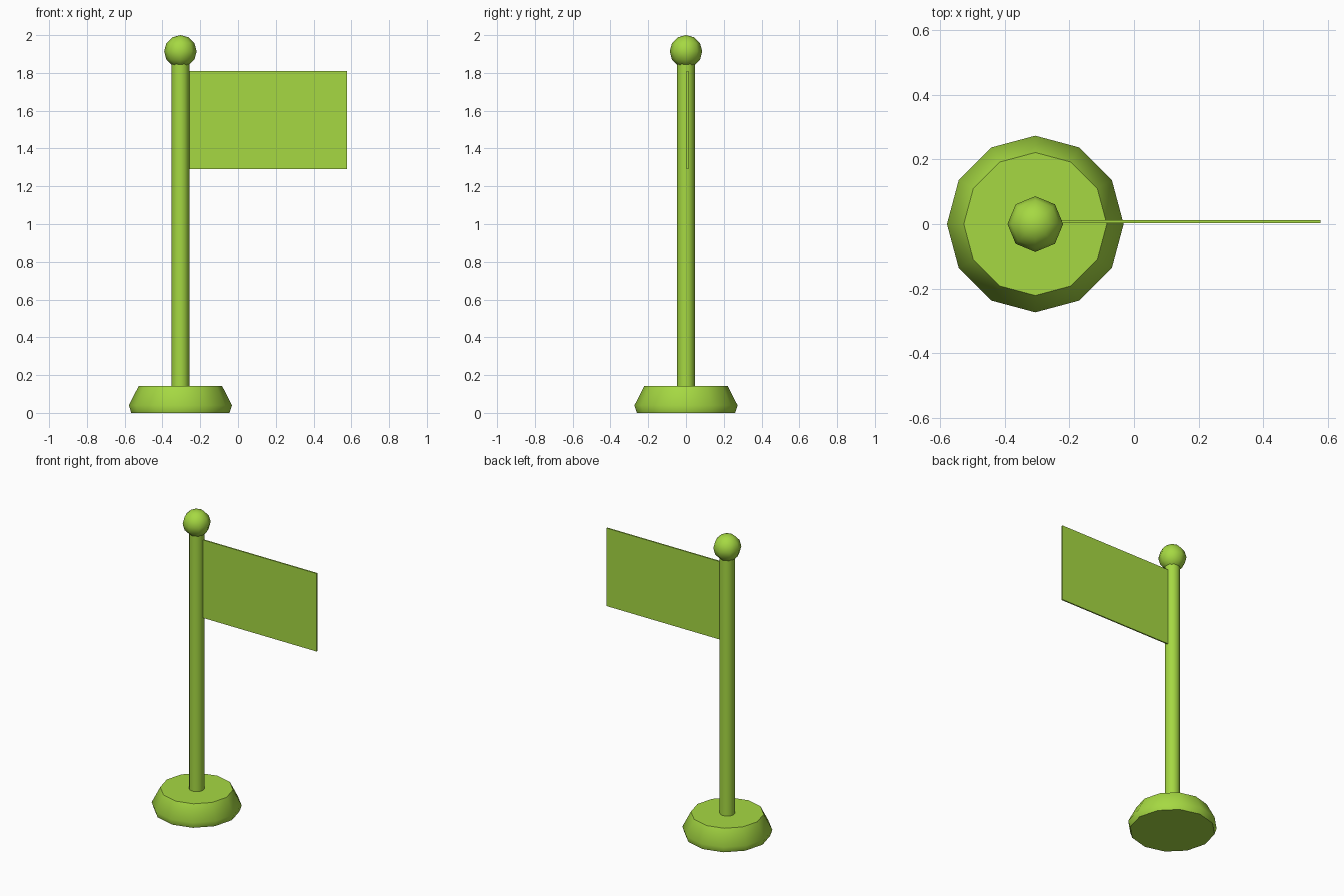
import bpy, bmesh, math

if "Cube" in bpy.data.objects:
    bpy.data.objects.remove(bpy.data.objects["Cube"])

green = bpy.data.materials.new("lime green")
green.diffuse_color = (0.38, 0.69, 0.055, 1)
green.use_nodes = True
green.node_tree.nodes["Principled BSDF"].inputs["Base Color"].default_value = green.diffuse_color
POLE_X = -0.305


def finish(name, bm, smooth=True):
    bmesh.ops.recalc_face_normals(bm, faces=bm.faces)
    mesh = bpy.data.meshes.new(name)
    bm.to_mesh(mesh)
    bm.free()
    mesh.materials.append(green)
    obj = bpy.data.objects.new(name, mesh)
    bpy.context.collection.objects.link(obj)
    if smooth:
        bpy.ops.object.select_all(action='DESELECT')
        obj.select_set(True)
        bpy.context.view_layer.objects.active = obj
        bpy.ops.object.shade_smooth_by_angle(angle=math.radians(50))
    return obj


def lathe(name, profile, sides):
    """Turn (radius, z) points around the pole axis and cap both ends."""
    bm = bmesh.new()
    rings = []
    for r, z in profile:
        rings.append([bm.verts.new((POLE_X + r * math.cos(2 * math.pi * i / sides),
                                    r * math.sin(2 * math.pi * i / sides), z))
                      for i in range(sides)])
    for a, b in zip(rings, rings[1:]):
        for i in range(sides):
            j = (i + 1) % sides
            bm.faces.new((a[i], a[j], b[j], b[i]))
    bm.faces.new(rings[0])
    bm.faces.new(rings[-1])
    return finish(name, bm)


# Rounded foot and pole
lathe("base", [(0.26, 0), (0.273, 0.04), (0.221, 0.142)], 12)
lathe("pole", [(0.047, 0.14), (0.047, 1.87)], 12)

# Ball on top of the pole
bm = bmesh.new()
bmesh.ops.create_uvsphere(bm, u_segments=8, v_segments=6, radius=0.086)
bmesh.ops.translate(bm, verts=bm.verts, vec=(POLE_X, 0, 1.914))
ball = finish("finial_ball", bm, smooth=False)
for p in ball.data.polygons:
    p.use_smooth = True

# Thin flag
bm = bmesh.new()
bmesh.ops.create_cube(bm, size=1)
x0, x1 = -0.265, 0.577
bmesh.ops.scale(bm, verts=bm.verts, vec=(x1 - x0, 0.009, 0.52))
bmesh.ops.translate(bm, verts=bm.verts, vec=((x0 + x1) / 2, 0.0075, 1.55))
finish("flag", bm, smooth=False)
